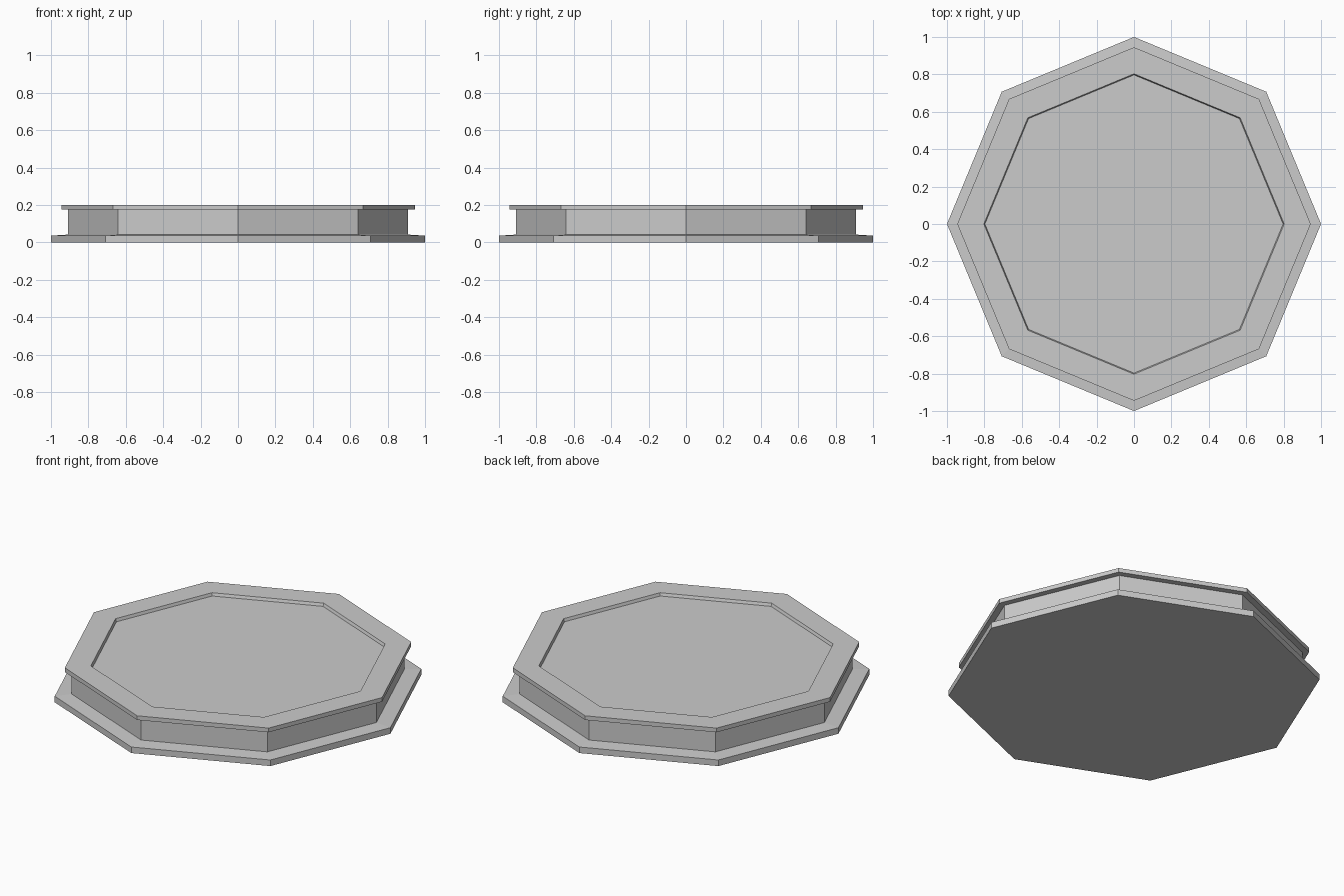
import bpy, bmesh
from math import cos, sin, tau

if "Cube" in bpy.data.objects:
    bpy.data.objects.remove(bpy.data.objects["Cube"])

SIDES = 8


def lathe(name, profile):
    """Revolve a (radius, z) profile into a closed, flat-faced octagonal solid."""
    bm = bmesh.new()
    rings = [[bm.verts.new((r * cos(tau * i / SIDES), r * sin(tau * i / SIDES), z))
              for i in range(SIDES)] for r, z in profile]
    for low, high in zip(rings, rings[1:]):
        for i in range(SIDES):
            j = (i + 1) % SIDES
            bm.faces.new((low[i], low[j], high[j], high[i]))
    bm.faces.new(rings[0][::-1])
    bm.faces.new(rings[-1])
    bmesh.ops.recalc_face_normals(bm, faces=bm.faces)
    mesh = bpy.data.meshes.new(name)
    bm.to_mesh(mesh)
    bm.free()
    obj = bpy.data.objects.new(name, mesh)
    bpy.context.collection.objects.link(obj)
    return obj


# One continuous shell: foot flange, body wall, overhanging rim, recessed top
lathe("octagonal_platform", [
    (1.0, 0.0), (1.0, 0.036),          # foot flange
    (0.908, 0.042), (0.908, 0.175),    # body wall
    (0.945, 0.175), (0.945, 0.2),      # rim
    (0.803, 0.2), (0.797, 0.183),      # shallow recess
])
